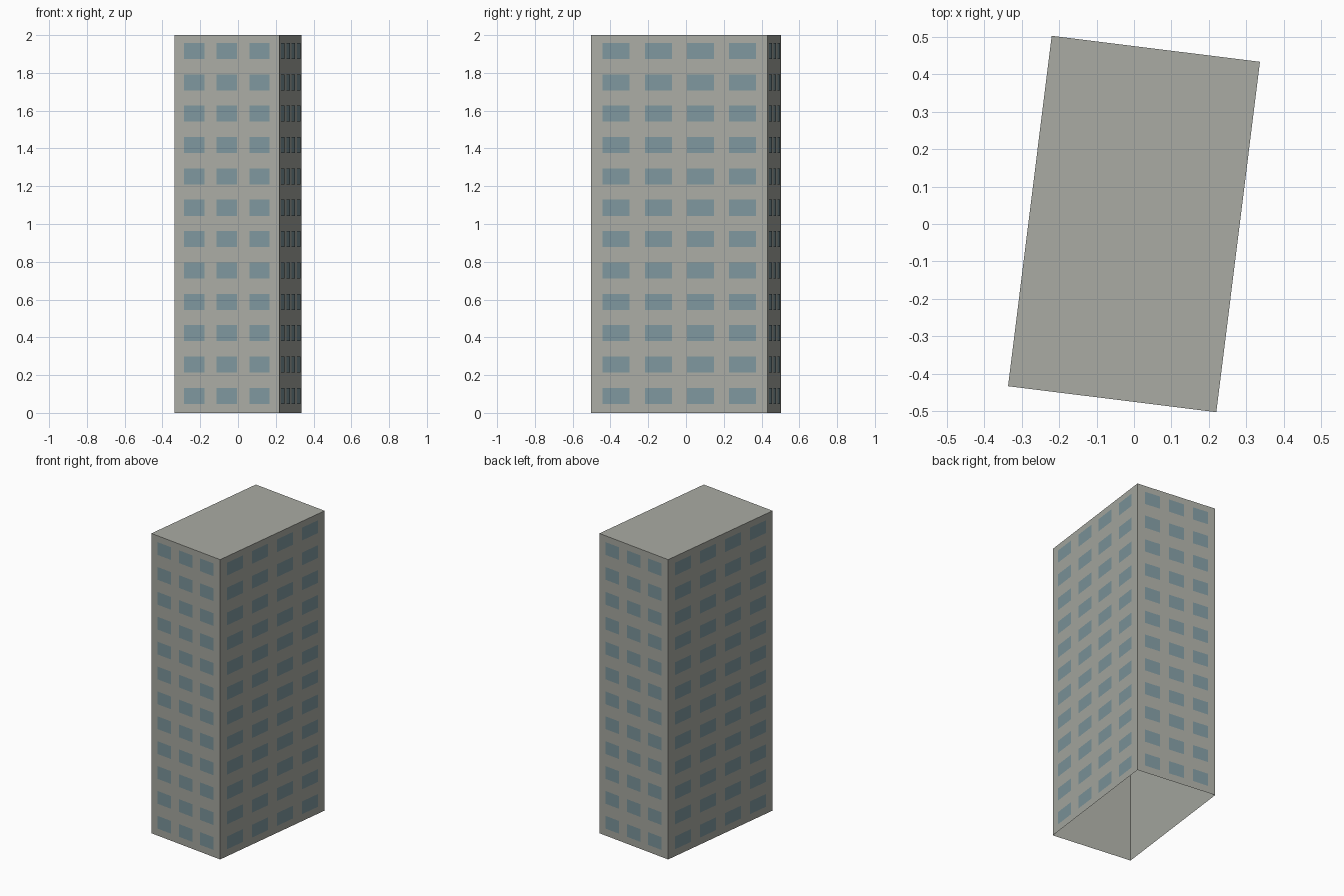
import bpy, bmesh, math
from mathutils import Matrix, Vector

cube = bpy.data.objects.get("Cube")
if cube:
    bpy.data.objects.remove(cube, do_unlink=True)

WIDTH, DEPTH, HEIGHT = 0.56, 0.942, 2.0
FLOORS = 12
TURN = Matrix.Rotation(math.radians(-7.1), 4, 'Z')


def material(name, color):
    mat = bpy.data.materials.new(name)
    mat.use_nodes = True
    mat.diffuse_color = (*color, 1)
    mat.node_tree.nodes["Principled BSDF"].inputs["Base Color"].default_value = (*color, 1)
    return mat


def finish(bm, name, mat):
    bm.transform(TURN)
    mesh = bpy.data.meshes.new(name)
    bm.to_mesh(mesh)
    bm.free()
    mesh.materials.append(mat)
    obj = bpy.data.objects.new(name, mesh)
    bpy.context.collection.objects.link(obj)


concrete = material("grey concrete", (0.40, 0.41, 0.37))
glass = material("blue grey glass", (0.21, 0.31, 0.34))

# Tower shell: walls and flat roof, open underneath
bm = bmesh.new()
bmesh.ops.create_cube(bm, size=1, matrix=Matrix.Translation((0, 0, HEIGHT / 2))
                      @ Matrix.Diagonal((WIDTH, DEPTH, HEIGHT, 1)))
bm.normal_update()
bmesh.ops.delete(bm, geom=[f for f in bm.faces if f.normal.z < -0.5], context='FACES_ONLY')
finish(bm, "tower_shell", concrete)


# Window panes: a regular grid lying just proud of each wall
def window_grid(name, angle, span, distance, columns, pitch, pane_width):
    bm = bmesh.new()
    spin = Matrix.Rotation(angle, 4, 'Z')
    half_w, half_h = pane_width * span / 2, 0.0425
    for col in range(columns):
        x = (col - (columns - 1) / 2) * pitch * span
        for floor in range(FLOORS):
            z = 0.09 + floor * HEIGHT / FLOORS * 0.996
            corners = [(-1, -1), (1, -1), (1, 1), (-1, 1)]
            bm.faces.new([bm.verts.new(spin @ Vector(
                (x + sx * half_w, -distance - 0.0015, z + sz * half_h)))
                for sx, sz in corners])
    finish(bm, name, glass)


for name, turns in (("front_windows", 0), ("back_windows", 2)):
    window_grid(name, turns * math.pi / 2, WIDTH, DEPTH / 2, 3, 0.31, 0.195)
for name, turns in (("left_windows", 1), ("right_windows", 3)):
    window_grid(name, turns * math.pi / 2, DEPTH, WIDTH / 2, 4, 0.239, 0.153)
